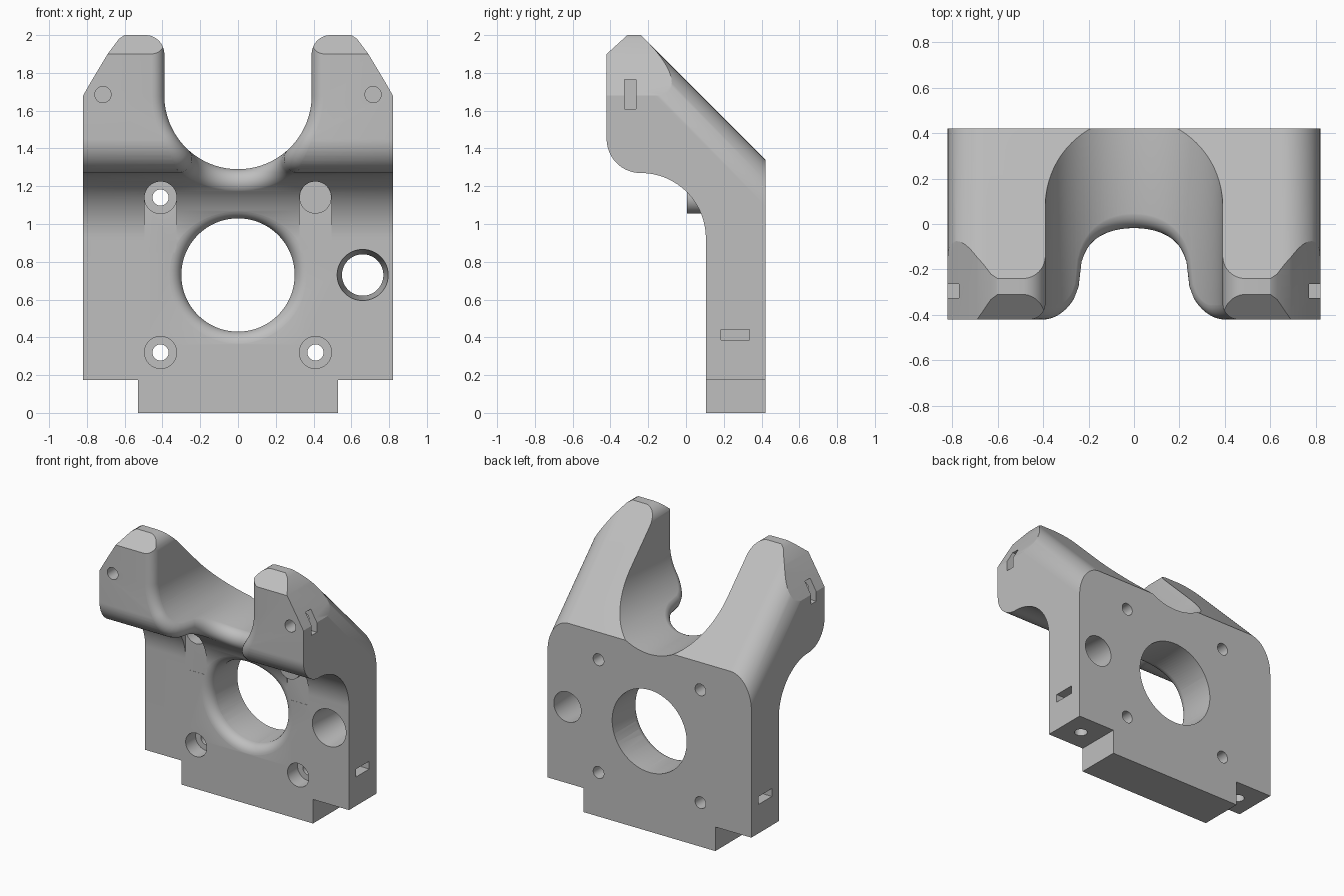
import bpy, bmesh, math
from mathutils import Vector

if "Cube" in bpy.data.objects:
    bpy.data.objects.remove(bpy.data.objects["Cube"], do_unlink=True)

W = 0.82            # half width
U_R, U_Z = 0.39, 1.68   # cradle radius and height
BORE_R, BORE_Z = 0.30, 0.73
ROUND = 0.07        # radius of the rounded front rims
FLAT_Y = 0.105      # front of the lower plate
NOSE, NOSE_R = Vector((0, -0.24, 1.45)), 0.18
COVE, COVE_R = Vector((0, -0.24, 0.925)), 0.345


def arc(cx, cy, rx, ry, start, end, n=24):
    angles = [math.radians(start + (end - start) * i / n) for i in range(n + 1)]
    return [(cx + rx * math.cos(a), cy + ry * math.sin(a)) for a in angles]


def make(name, rings, closed=False):
    """Skin a row of equal rings into a solid."""
    bm = bmesh.new()
    rows = [[bm.verts.new(p) for p in ring] for ring in rings]
    n = len(rows[0])
    pairs = list(zip(rows, rows[1:]))
    if closed:
        pairs.append((rows[-1], rows[0]))
    else:
        bm.faces.new(rows[0])
        bm.faces.new(rows[-1])
    for a, b in pairs:
        for i in range(n):
            j = (i + 1) % n
            bm.faces.new((a[i], a[j], b[j], b[i]))
    bmesh.ops.recalc_face_normals(bm, faces=bm.faces)
    mesh = bpy.data.meshes.new(name)
    bm.to_mesh(mesh)
    bm.free()
    obj = bpy.data.objects.new(name, mesh)
    bpy.context.collection.objects.link(obj)
    return obj


def prism(name, points, sweep):
    sweep = Vector(sweep)
    return make(name, [[Vector(p) - sweep for p in points], [Vector(p) + sweep for p in points]])


def combine(body, tool, operation="DIFFERENCE"):
    tool.hide_render = True
    mod = body.modifiers.new("cut", "BOOLEAN")
    mod.operation, mod.object, mod.solver = operation, tool, "EXACT"
    bpy.context.view_layer.objects.active = body
    bpy.ops.object.modifier_apply(modifier=mod.name)
    bpy.data.objects.remove(tool, do_unlink=True)


def bore(x, z, y0, y1, r0, r1=None, n=48):
    """Round cutter along y."""
    rings = [[(x + a, y, z + b) for a, b in arc(0, 0, r, r, 0, 360 - 360 / n, n - 1)]
             for y, r in ((y0, r0), (y1, r1 or r0))]
    return make("bore_cutter", rings)


def box(x0, x1, y0, y1, z0, z1):
    return make("slot_cutter", [[(x, y0, z0), (x, y1, z0), (x, y1, z1), (x, y0, z1)] for x in (x0, x1)])


def ball_seat(x, z):
    """Centre of a ball resting inside the front skin, and its contact direction."""
    if z >= NOSE.z:
        y, n = NOSE.y - NOSE_R + ROUND, Vector((0, -1, 0))
    elif z >= COVE.z + COVE_R + ROUND:
        y = NOSE.y - math.sqrt((NOSE_R - ROUND) ** 2 - (NOSE.z - z) ** 2)
        n = Vector((0, y, z)) - NOSE
    elif z >= COVE.z:
        y = COVE.y + math.sqrt((COVE_R + ROUND) ** 2 - (z - COVE.z) ** 2)
        n = COVE - Vector((0, y, z))
    else:
        y, n = FLAT_Y + ROUND, Vector((0, -1, 0))
    return Vector((x, y, z)), n.normalized()


def rim_cutter(spine, reach, closed, steps=12):
    """Rounds a front rim: spine holds x, z and the direction to the opening."""
    rings = []
    for x, z, inward in spine:
        centre, contact = ball_seat(x, z)
        dirs = [inward.slerp(contact, k / steps) for k in range(steps + 1)]
        inner = [centre + d * (ROUND + (0.001 if k in (0, steps) else 0)) for k, d in enumerate(dirs)]
        rings.append(inner + [centre + d * reach for d in reversed(dirs)])
    return make("rim_cutter", rings, closed)


# Side profile: plate, cove, rounded nose and clipped tip
side = [(FLAT_Y, -0.2), (0.42, -0.2), (0.42, 2.2), (-0.09, 2.2), (-0.42, 1.9)]
side += arc(NOSE.y, NOSE.z, NOSE_R, NOSE_R, 180, 270)
side += arc(COVE.y, COVE.z, COVE_R, COVE_R, 90, 0, 32)[1:]
body = prism("motor_bracket", [(0, y, z) for y, z in side], (1, 0, 0))

# Front outline: tab, shoulders, clipped horns and cradle
half = [(0.53, 0), (0.53, 0.175), (0.9, 0.175), (0.9, 1.54), (0.82, 1.68), (0.78, 1.75),
        (0.69, 1.9), (0.63, 1.98), (0.6, 2.0)]
half += arc(0.49, 1.9, 0.1, 0.1, 90, 180, 12)
half += arc(0, U_Z, U_R, U_R, 0, -90, 32)
outline = half + [(-x, z) for x, z in reversed(half[:-1])]
combine(body, prism("outline_cutter", [(x, 0, z) for x, z in outline], (0, 1, 0)), "INTERSECT")

# Sloping back with rounded shoulders
slope = [(W, -3)] + arc(W - 0.17, 1.10, 0.17, 0.24, 0, 90, 16)
slope += [(-x, z) for x, z in reversed(slope)]
combine(body, prism("slope_cutter", [(x, 0.42, z) for x, z in slope], (0, 1.2, -1.2)), "INTERSECT")

# Main bore, then rounded rims on the bore and the cradle
combine(body, bore(0, BORE_Z, -0.6, 0.6, BORE_R, n=96))
ring = []
for i in range(96):
    a = math.tau * i / 96
    d = Vector((math.sin(a), 0, math.cos(a)))
    ring.append((d.x * (BORE_R + ROUND), BORE_Z + d.z * (BORE_R + ROUND), -d))
combine(body, rim_cutter(ring, 0.22, True))

reach = U_R + ROUND
cradle = [(-reach, 2.2, Vector((1, 0, 0)))]
for i in range(81):
    a = math.radians(-90 + 180 * i / 80)
    d = Vector((math.sin(a), 0, -math.cos(a)))
    cradle.append((d.x * reach, U_Z + d.z * reach, -d))
cradle.append((reach, 2.2, Vector((-1, 0, 0))))
combine(body, rim_cutter(cradle, 0.3, False))

# Tapered rod hole on the left
combine(body, bore(0.66, BORE_Z, FLAT_Y - 0.02, 0.44, 0.137, 0.108))

for s in (1, -1):
    # Upper screw channel
    x = 0.41 * s
    channel = [(x + a, 0, b) for a, b in arc(0, 1.14, 0.085, 0.085, 0, 180)]
    channel += [(x - 0.085, 0, 0.85), (x + 0.085, 0, 0.85)]
    combine(body, prism("channel_cutter", [(p[0], FLAT_Y - 0.301, p[2]) for p in channel], (0, 0.302, 0)))
    # Screw holes with counterbores
    for z in (0.32, 1.14):
        combine(body, bore(x, z, FLAT_Y - 0.1, 0.22, 0.085))
        combine(body, bore(x, z, 0.1, 0.6, 0.043, n=32))
    # Horn screw hole and nut slot
    combine(body, bore(0.715 * s, 1.685, -0.6, -0.12, 0.043, n=32))
    combine(body, box(0.64 * s, 0.95 * s, -0.325, -0.265, 1.61, 1.765))
    # Shoulder screw hole and nut slot
    hole = [(0.675 * s + a, 0.26 + b, 0.3) for a, b in arc(0, 0, 0.043, 0.043, 0, 349, 31)]
    combine(body, prism("shoulder_hole_cutter", hole, (0, 0, 0.22)))
    combine(body, box(0.6 * s, 0.95 * s, 0.185, 0.337, 0.385, 0.442))

# Plain grey finish
grey = bpy.data.materials.new("light_grey")
grey.use_nodes = True
colour = (0.52, 0.52, 0.52, 1)
grey.diffuse_color = colour
grey.node_tree.nodes["Principled BSDF"].inputs["Base Color"].default_value = colour
body.data.materials.clear()
body.data.materials.append(grey)
for face in body.data.polygons:
    face.material_index = 0

bpy.ops.object.select_all(action="DESELECT")
body.select_set(True)
bpy.context.view_layer.objects.active = body
bpy.ops.object.shade_smooth_by_angle(angle=math.radians(25))
